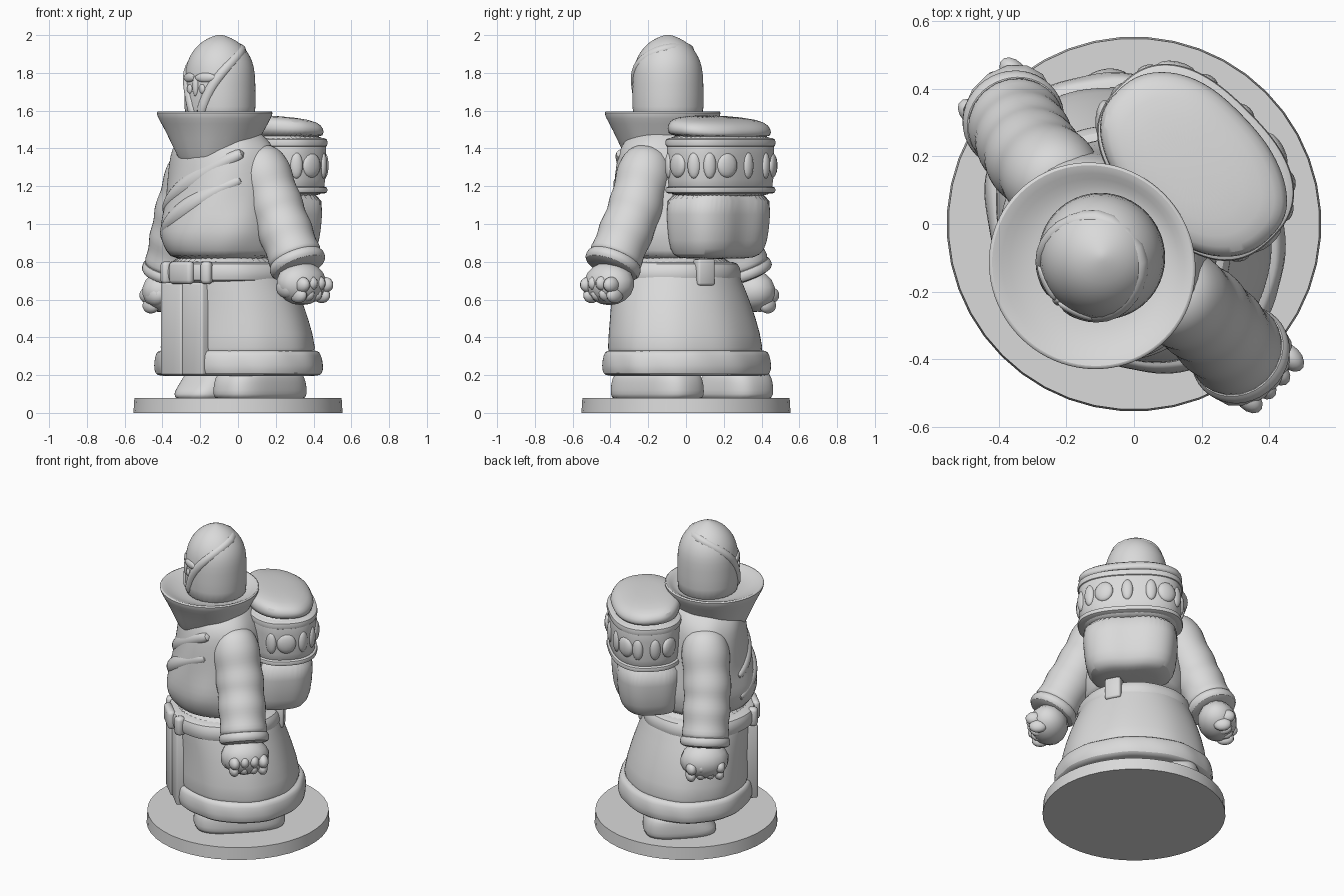
import bpy, bmesh, math
from mathutils import Vector, Matrix

if "Cube" in bpy.data.objects:
    bpy.data.objects.remove(bpy.data.objects["Cube"])

# The figure is designed facing -y, then turned to face diagonally
TURN = Matrix.Rotation(math.radians(-45), 4, 'Z')
stone = bpy.data.materials.new("light_grey")
stone.diffuse_color = (0.7, 0.7, 0.7, 1)
stone.use_nodes = True
stone.node_tree.nodes["Principled BSDF"].inputs["Base Color"].default_value = stone.diffuse_color


def finish(name, bm, subdiv=0):
    bmesh.ops.recalc_face_normals(bm, faces=bm.faces)
    me = bpy.data.meshes.new(name)
    bm.to_mesh(me)
    bm.free()
    me.transform(TURN)
    me.materials.append(stone)
    ob = bpy.data.objects.new(name, me)
    bpy.context.collection.objects.link(ob)
    if subdiv:
        mod = ob.modifiers.new("soften", 'SUBSURF')
        mod.levels = mod.render_levels = subdiv
    return ob


def skin_rings(name, rings, subdiv=1):
    bm = bmesh.new()
    vr = [[bm.verts.new(p) for p in r] for r in rings]
    n = len(vr[0])
    for a, b in zip(vr, vr[1:]):
        for i in range(n):
            j = (i + 1) % n
            bm.faces.new((a[i], a[j], b[j], b[i]))
    bm.faces.new(vr[0])
    bm.faces.new(vr[-1])
    return finish(name, bm, subdiv)


def super_point(t, rx, ry, e):
    c, s = math.cos(t), math.sin(t)
    return (rx * math.copysign(abs(c) ** (2 / e), c), ry * math.copysign(abs(s) ** (2 / e), s))


# Stack of horizontal rounded sections: (z, centre y, half width, half depth)
def stack(name, rows, e=2, n=40, cx=0, fold=lambda t, z: 0, subdiv=1):
    rings = []
    for z, cy, rx, ry in rows:
        ring = []
        for i in range(n):
            t = math.tau * i / n
            k = 1 + fold(t, z)
            x, y = super_point(t, rx * k, ry * k, e)
            ring.append((cx + x, cy + y, z))
        rings.append(ring)
    return skin_rings(name, rings, subdiv)


# Round tube through points with a radius at each: (x, y, z, r)
def tube(name, pts, n=16, subdiv=1):
    rings = []
    for i, p in enumerate(pts):
        d = Vector(pts[min(i + 1, len(pts) - 1)][:3]) - Vector(pts[max(i - 1, 0)][:3])
        d.normalize()
        a = d.cross(Vector((0, 1, 0.01))).normalized()
        b = d.cross(a)
        rings.append([Vector(p[:3]) + p[3] * (a * math.cos(math.tau * k / n) + b * math.sin(math.tau * k / n))
                      for k in range(n)])
    return skin_rings(name, rings, subdiv)


def blob(name, loc, scale, rot=0):
    bm = bmesh.new()
    m = Matrix.Translation(loc) @ Matrix.Rotation(rot, 4, 'Z') @ Matrix.Diagonal((*scale, 1))
    bmesh.ops.create_uvsphere(bm, u_segments=14, v_segments=9, radius=1, matrix=m)
    return finish(name, bm)


def block(name, loc, size, bevel=0.012, rot=0):
    bm = bmesh.new()
    m = Matrix.Translation(loc) @ Matrix.Rotation(rot, 4, 'Z') @ Matrix.Diagonal((*size, 1))
    bmesh.ops.create_cube(bm, size=1, matrix=m)
    bmesh.ops.bevel(bm, geom=bm.edges[:], offset=bevel, segments=2, affect='EDGES', profile=0.5)
    return finish(name, bm)


# Round base
bm = bmesh.new()
bmesh.ops.create_cone(bm, cap_ends=True, segments=44, radius1=0.555, radius2=0.55, depth=0.08,
                      matrix=Matrix.Translation((0, 0, 0.04)))
finish("base", bm)

# Boots: blocky, with a lower toe
for side, x, y, ry, toe in (("left", 0.19, -0.025, 0.28, 0), ("right", -0.265, 0.085, 0.225, 0.03)):
    stack(side + "_boot", [(0.06, y, 0.15, ry), (0.1, y, 0.155, ry), (0.14, y + toe / 2, 0.155, ry - toe / 2),
                           (0.18, y + toe, 0.15, ry - 0.01 - toe), (0.24, y + toe, 0.14, ry - 0.04 - toe)],
          e=3, n=24, cx=x)

# Coat skirt, wider than deep, with soft folds and a thick hem
def skirt_fold(t, z):
    return (0.014 * math.sin(9 * t + 1) + 0.008 * math.sin(5 * t)) * max(0, 0.8 - z)

stack("coat_skirt", [(0.22, 0.0, 0.44, 0.37), (0.34, 0.0, 0.45, 0.378), (0.5, -0.02, 0.418, 0.355),
                     (0.65, -0.052, 0.373, 0.335), (0.72, -0.072, 0.343, 0.328), (0.85, -0.09, 0.31, 0.31)],
      n=48, fold=skirt_fold)
stack("skirt_hem", [(0.194, 0.005, 0.32, 0.28), (0.195, 0.005, 0.455, 0.38), (0.205, 0.005, 0.478, 0.402),
                    (0.25, 0.005, 0.485, 0.41), (0.31, 0.003, 0.474, 0.4), (0.33, 0.002, 0.46, 0.385),
                    (0.335, 0.0, 0.42, 0.35)],
      n=56, fold=lambda t, z: 0.006 * math.sin(14 * t + 20 * z) + 0.006 * math.sin(9 * t))

# Overlapping straight panels down the front
block("front_panel_outer", (-0.09, -0.34, 0.445), (0.16, 0.15, 0.49))
block("front_panel_inner", (0.055, -0.335, 0.445), (0.16, 0.14, 0.49))

# Belt, buckle, clasps and the hanging end at the back
stack("belt", [(0.685, -0.08, 0.31, 0.31), (0.695, -0.08, 0.352, 0.34), (0.75, -0.08, 0.355, 0.345),
               (0.795, -0.085, 0.335, 0.335), (0.805, -0.09, 0.3, 0.3)], n=48,
      fold=lambda t, z: 0.006 * math.sin(8 * t))
block("buckle", (0, -0.42, 0.742), (0.16, 0.05, 0.12), 0.02)
for s in (-1, 1):
    block("belt_clasp", (s * 0.15, -0.385, 0.742), (0.06, 0.06, 0.12), 0.02, rot=s * 0.4)
block("belt_end", (0.1, 0.235, 0.745), (0.1, 0.07, 0.14), rot=-0.3)

# Torso, bloused over the belt, with broad draped shoulders
def torso_fold(t, z):
    return 0.02 * math.sin(3 * t + 9 * z) + 0.012 * math.sin(7 * t - 14 * z)

stack("torso", [(0.8, -0.09, 0.29, 0.29), (0.86, -0.1, 0.30, 0.31), (0.92, -0.105, 0.325, 0.335),
                (1.0, -0.105, 0.33, 0.33), (1.1, -0.105, 0.32, 0.305), (1.2, -0.11, 0.325, 0.275),
                (1.32, -0.11, 0.325, 0.255), (1.4, -0.115, 0.305, 0.235), (1.46, -0.12, 0.25, 0.205),
                (1.52, -0.13, 0.17, 0.17)], fold=torso_fold)

# Diagonal wrap folds across the chest
for k, dz in enumerate((0, -0.14)):
    pts = []
    for i in range(11):
        f = i / 10
        x = 0.27 - 0.54 * f
        z = 1.38 - 0.32 * f + dz
        depth = 0.24 + 0.075 * min(1, max(0, (1.3 - z) / 0.3))
        y = -0.075 - depth * math.sqrt(max(0, 1 - (x / 0.34) ** 2))
        pts.append((x, y, z, 0.03 + 0.03 * math.sin(math.pi * f)))
    tube("chest_fold_%d" % (k + 1), pts, n=12)

# Flared collar, open at the top
stack("collar", [(1.28, -0.19, 0.13, 0.13), (1.32, -0.185, 0.17, 0.17), (1.4, -0.178, 0.218, 0.215),
                 (1.5, -0.175, 0.27, 0.26), (1.565, -0.175, 0.308, 0.298), (1.592, -0.175, 0.315, 0.305),
                 (1.598, -0.175, 0.306, 0.296), (1.588, -0.172, 0.28, 0.27), (1.565, -0.16, 0.23, 0.23),
                 (1.55, -0.14, 0.17, 0.17)],
      fold=lambda t, z: (0.02 * math.sin(6 * t + 1) + 0.012 * math.sin(11 * t)) * max(0, 1.57 - z) * 4)

# Hooded head with the raised edge of the wrap running from chin to crown
HEAD = [(1.5, 0.19), (1.62, 0.191), (1.75, 0.191), (1.83, 0.185), (1.89, 0.163), (1.94, 0.127),
        (1.975, 0.083), (1.997, 0.03), (2.002, 0.005)]
stack("hooded_head", [(z, -0.135, r, r * 0.98) for z, r in HEAD], n=32)
def head_radius(z):
    for (z0, r0), (z1, r1) in zip(HEAD, HEAD[1:]):
        if z0 <= z <= z1:
            return r0 + (r1 - r0) * (z - z0) / (z1 - z0)
    return 0.01

wrap = []
half = [(1.57, 8), (1.64, 16), (1.71, 27), (1.77, 40), (1.83, 57), (1.88, 80), (1.915, 110), (1.93, 145)]
for s, path in ((1, half), (-1, half[::-1])):
    for z, deg in path:
        r = head_radius(z) - 0.02
        a = s * math.radians(deg)
        wrap.append((r * math.sin(a), -0.135 - r * math.cos(a), z, 0.032))
tube("hood_wrap_edge", wrap, n=10)
for s in (-1, 1):
    blob("brow", (s * 0.06, -0.304, 1.775), (0.06, 0.016, 0.025), rot=s * 0.35)
    blob("eye", (s * 0.045, -0.314, 1.715), (0.02, 0.012, 0.025))
blob("nose", (0, -0.316, 1.73), (0.02, 0.018, 0.055))

# Sleeved arms with soft rolls of cloth, cuffs and fists
def arm(side, s, joints, fist, knuckle, lower):
    path = []
    steps = 14
    for i in range(steps + 1):
        f = i / steps * 2
        k = min(int(f), 1)
        p = Vector(joints[k]).lerp(Vector(joints[k + 1]), f - k)
        r = 0.147 - 0.002 * f + 0.006 * math.cos(i * math.pi * 0.6)
        path.append((*p, r if i > 1 else (0.07, 0.125)[i]))
    tube(side + "_sleeve", path, n=20)
    a, b = Vector(joints[1]), Vector(joints[2])
    d = (b - a).normalized()
    tube(side + "_cuff", [(*(b + d * o), r) for o, r in
                          ((-0.035, 0.12), (-0.03, 0.15), (0.0, 0.157), (0.03, 0.152), (0.04, 0.1))], n=20)
    blob(side + "_fist", fist, (0.12, 0.15, 0.115))
    for i in range(4):
        y = knuckle[1] + (i - 1.5) * 0.058
        zz = knuckle[2] - 0.008 * abs(i - 1.5)
        blob(side + "_knuckle", (knuckle[0], y, zz), (0.052, 0.034, 0.042))
        blob(side + "_finger", (knuckle[0] - s * 0.025, y, zz - lower), (0.055, 0.032, 0.042))
    blob(side + "_thumb", (fist[0] - s * 0.01, fist[1] - 0.095, fist[2] - 0.02), (0.07, 0.05, 0.06))

arm("left", 1, [(0.19, -0.07, 1.40), (0.335, -0.045, 1.08), (0.495, -0.05, 0.79)],
    (0.525, -0.05, 0.685), (0.605, -0.04, 0.69), 0.055)
arm("right", -1, [(-0.21, -0.075, 1.39), (-0.355, -0.07, 1.05), (-0.47, -0.035, 0.75)],
    (-0.505, -0.025, 0.645), (-0.57, -0.02, 0.635), 0.055)

# Backpack: lower sack with twin pockets, upper body, straps and lid
stack("pack_lower", [(0.815, 0.22, 0.18, 0.12), (0.83, 0.23, 0.245, 0.17), (0.9, 0.24, 0.275, 0.195),
                     (1.05, 0.243, 0.287, 0.203), (1.2, 0.245, 0.295, 0.205)], e=2.9, n=48,
      fold=lambda t, z: -0.07 * math.exp(-((t - math.pi / 2) / 0.13) ** 2))
stack("pack_upper", [(1.14, 0.255, 0.27, 0.18), (1.17, 0.258, 0.305, 0.207), (1.3, 0.258, 0.312, 0.212),
                     (1.43, 0.258, 0.314, 0.212), (1.48, 0.255, 0.31, 0.205)], e=2.5, n=48)
for name, z, h in (("pack_lower_strap", 1.18, 0.022), ("pack_upper_strap", 1.43, 0.03)):
    stack(name, [(z - h, 0.258, 0.295, 0.195), (z - h * 0.8, 0.258, 0.322, 0.22),
                 (z + h * 0.8, 0.258, 0.322, 0.22), (z + h, 0.258, 0.295, 0.195)], e=2.5, n=48)
lid = stack("pack_lid", [(1.45, 0.25, 0.308, 0.2), (1.5, 0.25, 0.312, 0.205), (1.535, 0.247, 0.302, 0.197),
                         (1.56, 0.24, 0.25, 0.16), (1.572, 0.23, 0.1, 0.07)], e=2.5, n=48,
            fold=lambda t, z: 0.02 * math.sin(4 * t + 1) * (z > 1.49))
for v in lid.data.vertices:
    if v.co.z > 1.49:
        v.co.z -= 0.06 * (v.co.x + v.co.y - 0.3)

# Studs and toggles around the pack
for i in range(11):
    t = math.radians(-25 + 230 * i / 10)
    x, y = super_point(t, 0.305, 0.206, 2.5)
    wide = i % 3 == 1
    blob("pack_stud", (x, 0.258 + y, 1.31), (0.06, 0.025, 0.065) if wide else (0.035, 0.022, 0.07),
         rot=math.atan2(y / 0.2, x / 0.31 * 0.65) - math.pi / 2)

# Smooth shading with crisp creases
bpy.ops.object.select_all(action='SELECT')
bpy.context.view_layer.objects.active = bpy.context.selected_objects[0]
bpy.ops.object.shade_smooth_by_angle(angle=math.radians(50))
